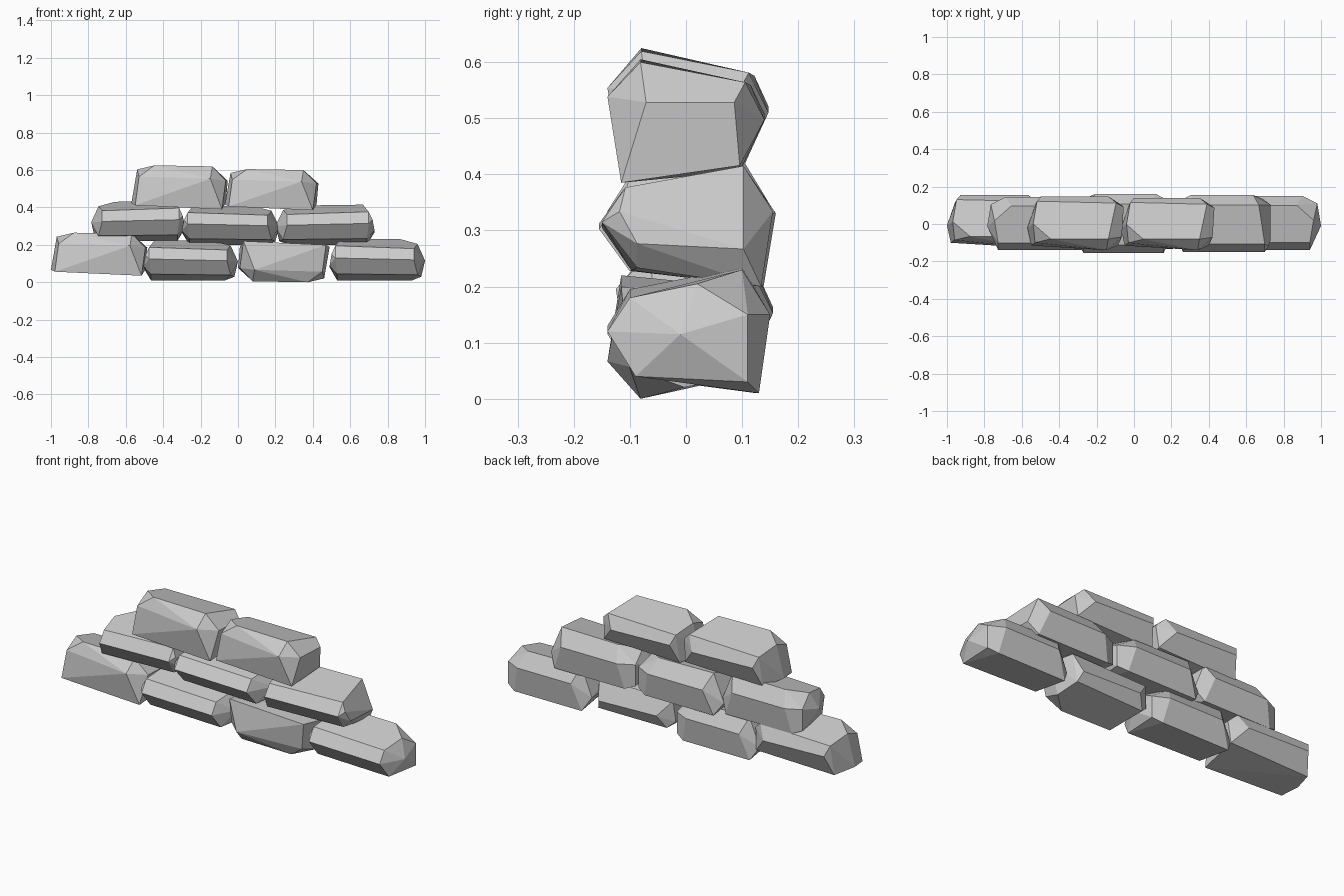
import bpy, bmesh
from mathutils import Vector

if "Cube" in bpy.data.objects:
    bpy.data.objects.remove(bpy.data.objects["Cube"])

# Stone with a broad crown and a faceted front
CROWN = [(.05, -.08, .605), (.35, -.08, .60), (-.04, 0, .585), (-.02, .12, .56),
         (.39, .11, .565), (.42, -.07, .53), (.43, .09, .53), (.42, .10, .42),
         (.40, -.115, .39), (-.05, -.115, .41), (-.07, -.02, .42), (.34, -.14, .54),
         (.0, .145, .51), (.35, .145, .50), (-.03, .10, .41), (-.03, -.10, .55)]

# Stone with a wide flat base, sloped top and pointed right end
SLAB = [(.55, .10, .235), (.87, .10, .23), (.96, .02, .205), (.52, -.10, .195),
        (.94, -.10, .18), (.50, -.11, .15), (.52, -.14, .13), (.94, -.14, .12),
        (1.0, -.01, .115), (.98, .11, .15), (.98, .11, .03), (.53, -.08, .045),
        (.96, -.09, .04), (.53, .13, .01), (.93, .13, .01), (.49, .10, .08),
        (.49, -.08, .09), (.58, .15, .15), (.90, .15, .15)]


def stone(name, pts, x, y, z, flip=(1, 1, 1)):
    """Fit a base stone to the given x, y, z ranges and wrap it in a hull."""
    lo = [min(p[i] for p in pts) for i in range(3)]
    hi = [max(p[i] for p in pts) for i in range(3)]
    bm = bmesh.new()
    for p in pts:
        v = Vector()
        for i, (a, b) in enumerate((x, y, z)):
            t = (p[i] - lo[i]) / (hi[i] - lo[i])
            if flip[i] < 0:
                t = 1 - t
            v[i] = a + t * (b - a)
        bm.verts.new(v)
    res = bmesh.ops.convex_hull(bm, input=bm.verts)
    junk = [g for g in res["geom_interior"] if isinstance(g, bmesh.types.BMVert)]
    bmesh.ops.delete(bm, geom=junk, context='VERTS')
    bmesh.ops.dissolve_limit(bm, angle_limit=0.09, verts=bm.verts, edges=bm.edges)
    bmesh.ops.recalc_face_normals(bm, faces=bm.faces)
    me = bpy.data.meshes.new(name)
    bm.to_mesh(me)
    bm.free()
    bpy.context.collection.objects.link(bpy.data.objects.new(name, me))


# Bottom course
stone("bottom_stone_1", CROWN, (-1, -.485), (-.125, .155), (.035, .265))
stone("bottom_stone_2", SLAB, (-.505, 0), (-.14, .145), (.01, .225))
stone("bottom_stone_3", CROWN, (0, .49), (-.14, .14), (0, .22), (-1, 1, -1))
stone("bottom_stone_4", SLAB, (.49, 1), (-.14, .15), (.01, .235))

# Middle course
stone("middle_stone_1", SLAB, (-.785, -.285), (-.14, .145), (.22, .435), (-1, 1, 1))
stone("middle_stone_2", SLAB, (-.30, .22), (-.155, .16), (.20, .41))
stone("middle_stone_3", SLAB, (.20, .73), (-.15, .155), (.20, .415), (-1, 1, 1))

# Top course
stone("top_stone_1", CROWN, (-.57, -.055), (-.14, .147), (.39, .625))
stone("top_stone_2", CROWN, (-.07, .43), (-.14, .14), (.385, .605))
